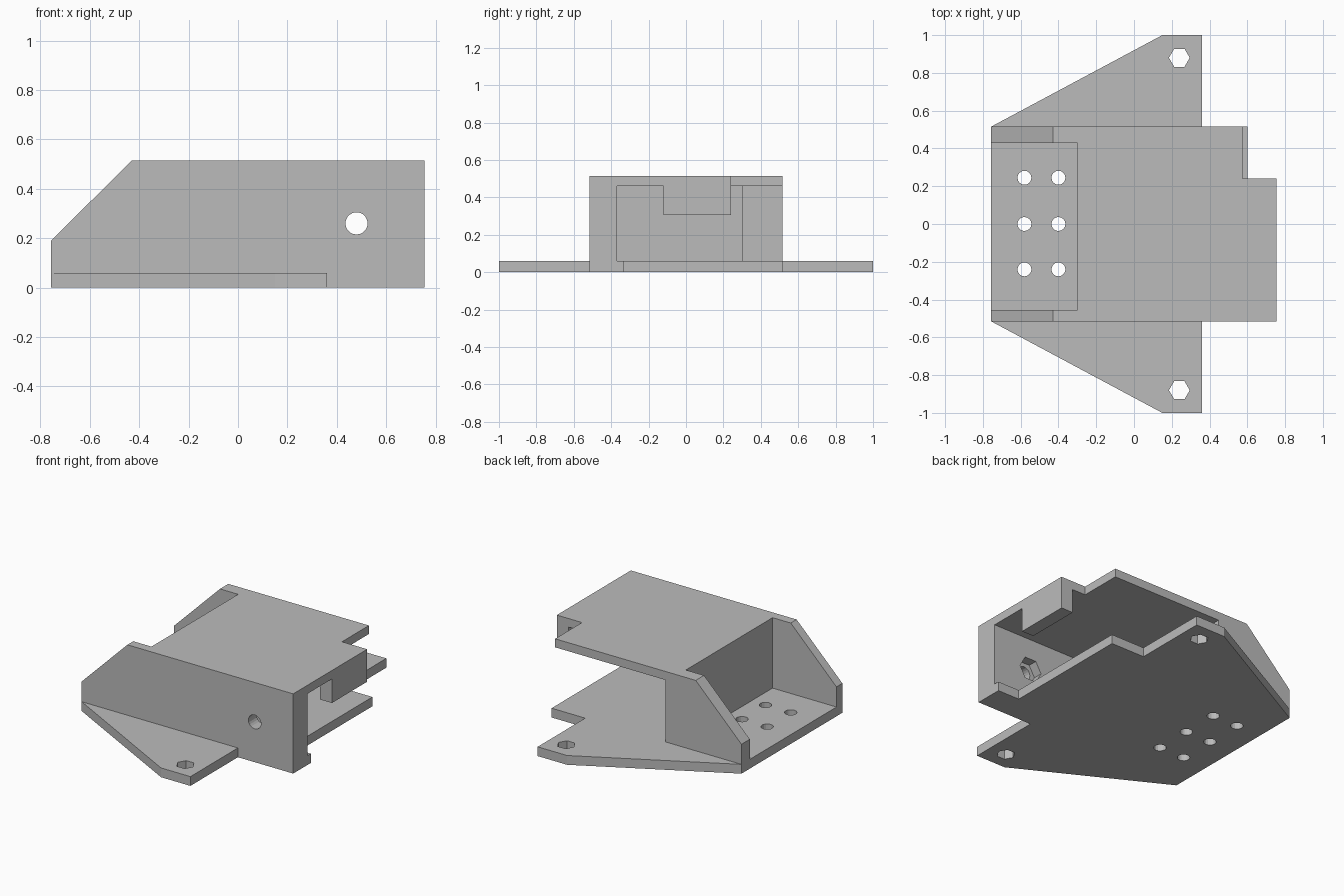
import bpy
import bmesh
import math
from mathutils import Matrix, Vector

cube = bpy.data.objects.get("Cube")
if cube:
    bpy.data.objects.remove(cube, do_unlink=True)

grey = bpy.data.materials.new("plain grey")
grey.use_nodes = True
grey.diffuse_color = (0.5, 0.5, 0.5, 1)
grey.node_tree.nodes["Principled BSDF"].inputs["Base Color"].default_value = (0.5, 0.5, 0.5, 1)


def finish(name, bm):
    bmesh.ops.recalc_face_normals(bm, faces=bm.faces)
    mesh = bpy.data.meshes.new(name)
    bm.to_mesh(mesh)
    bm.free()
    mesh.materials.append(grey)
    obj = bpy.data.objects.new(name, mesh)
    bpy.context.collection.objects.link(obj)
    return obj


def prism(name, points, sweep):
    """Extrude a flat outline along a vector."""
    bm = bmesh.new()
    face = bm.faces.new([bm.verts.new(p) for p in points])
    new = bmesh.ops.extrude_face_region(bm, geom=[face])["geom"]
    verts = [g for g in new if isinstance(g, bmesh.types.BMVert)]
    bmesh.ops.translate(bm, verts=verts, vec=Vector(sweep))
    return finish(name, bm)


def box(name, x, y, z):
    corners = [(x[0], y[0]), (x[1], y[0]), (x[1], y[1]), (x[0], y[1])]
    return prism(name, [(a, b, z[0]) for a, b in corners], (0, 0, z[1] - z[0]))


def rod(name, centre, radius, depth, sides, axis="Z"):
    bm = bmesh.new()
    turn = Matrix.Rotation(math.pi / 2, 4, "X") if axis == "Y" else Matrix()
    spin = Matrix.Rotation(math.pi / 2, 4, "Z")  # points of hexagons along x
    bmesh.ops.create_cone(bm, cap_ends=True, segments=sides, radius1=radius, radius2=radius,
                          depth=depth, matrix=Matrix.Translation(centre) @ turn @ spin)
    return finish(name, bm)


def combine(target, tool, operation="DIFFERENCE"):
    mod = target.modifiers.new("cut", "BOOLEAN")
    mod.operation = operation
    mod.solver = "EXACT"
    mod.object = tool
    bpy.context.view_layer.objects.active = target
    bpy.ops.object.modifier_apply(modifier=mod.name)
    bpy.data.objects.remove(tool, do_unlink=True)


LEFT, RIGHT, HALF = -0.757, 0.755, 0.515
FLOOR, CEILING, TOP = 0.06, 0.46, 0.515

# Housing with a sloped end
side = [(LEFT, 0), (RIGHT, 0), (RIGHT, TOP), (-0.43, TOP), (LEFT, 0.19)]
bracket = prism("bracket", [(x, -HALF, z) for x, z in side], (0, 2 * HALF, 0))

# Open tray at the sloped end, main cavity, open back
combine(bracket, box("tray", (-1, -0.30), (-0.455, 0.43), (FLOOR, 1)))
combine(bracket, box("cavity", (-0.24, 1), (-0.37, 0.30), (FLOOR, CEILING)))
combine(bracket, box("back_opening", (-0.215, 1), (0.24, 1), (FLOOR, CEILING)))

# Corner notch in the roof and step in the floor
combine(bracket, box("roof_notch", (0.575, 1), (0.24, 1), (0.3, 1)))
combine(bracket, box("floor_step", (0.6, 1), (-0.335, 1), (-1, 0.2)))

# Lip hanging from the end of the roof
combine(bracket, box("lip", (0.67, RIGHT), (-0.12, 0.24), (0.305, 0.49)), "UNION")

# Mounting ears with hexagonal holes
for s in (1, -1):
    outline = [(LEFT, HALF), (0.15, 1), (0.36, 1), (0.36, HALF)]
    ear = prism("ear", [(x, s * y, 0) for x, y in outline], (0, 0, FLOOR))
    combine(ear, rod("ear_hole", (0.24, s * 0.88, 0), 0.055, 0.4, 6))
    combine(bracket, ear, "UNION")

# Tray drain holes
for x in (-0.58, -0.4):
    for y in (-0.24, 0, 0.245):
        combine(bracket, rod("tray_hole", (x, y, 0), 0.037, 0.3, 16))

# Bolt hole in the front wall with a nut pocket inside
combine(bracket, rod("bolt_hole", (0.48, -0.45, 0.26), 0.045, 0.3, 20, "Y"))
combine(bracket, rod("nut_pocket", (0.48, -0.37, 0.26), 0.08, 0.12, 6, "Y"))

# Merge leftover flat edges
bm = bmesh.new()
bm.from_mesh(bracket.data)
bmesh.ops.remove_doubles(bm, verts=bm.verts, dist=0.0005)
bmesh.ops.dissolve_limit(bm, angle_limit=0.01, verts=bm.verts, edges=bm.edges)
bm.to_mesh(bracket.data)
bm.free()
for poly in bracket.data.polygons:
    poly.material_index = 0
